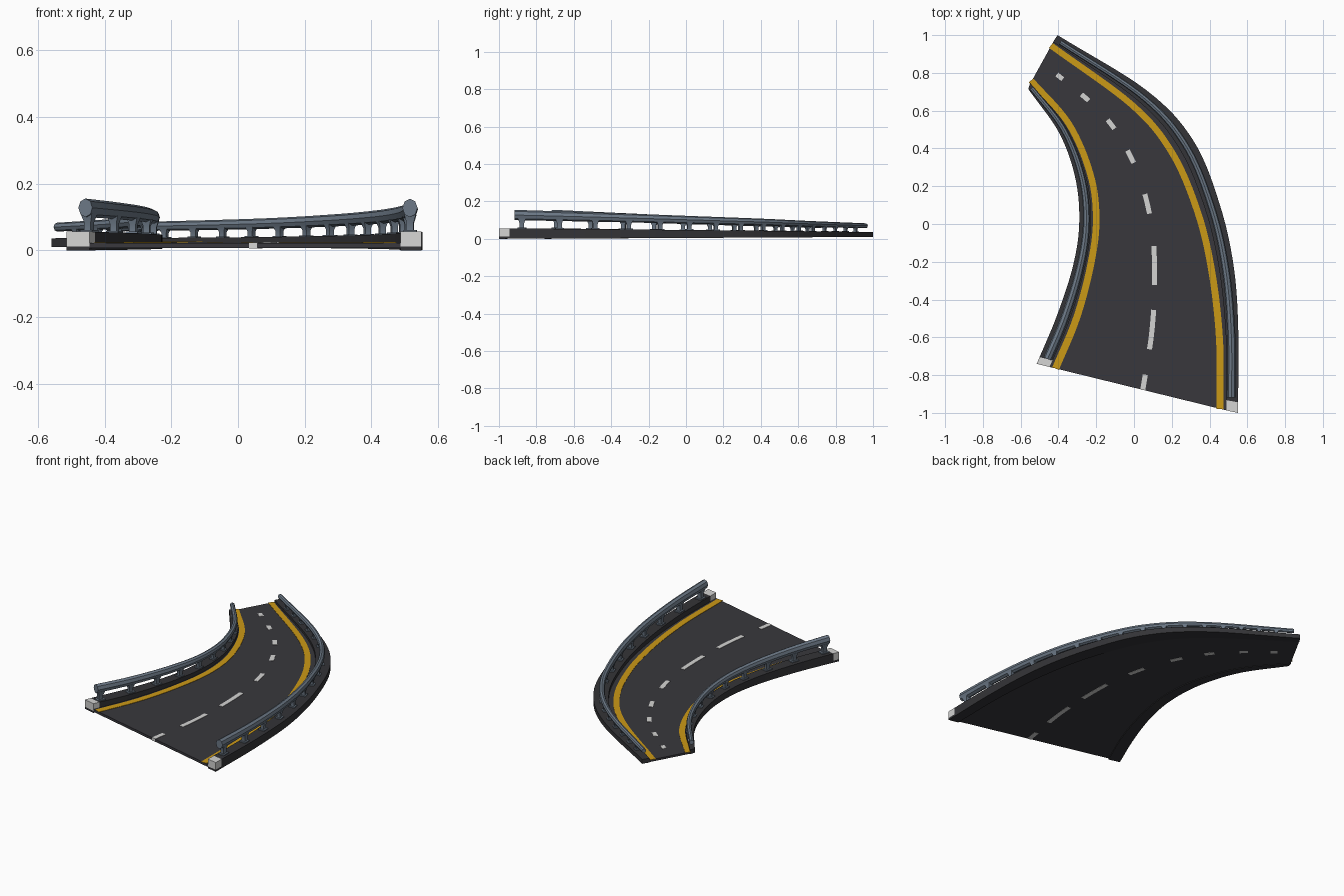
import bpy, bmesh, math
from mathutils import Vector

cube = bpy.data.objects.get("Cube")
if cube:
    bpy.data.objects.remove(cube, do_unlink=True)


def material(name, r, g, b):
    m = bpy.data.materials.new(name)
    m.use_nodes = True
    m.diffuse_color = (r, g, b, 1)
    m.node_tree.nodes["Principled BSDF"].inputs["Base Color"].default_value = (r, g, b, 1)
    return m


asphalt = material("asphalt", .040, .039, .046)
kerb_dark = material("dark kerb", .034, .034, .038)
steel = material("blue grey steel", .15, .19, .24)
paint_white = material("white paint", .66, .66, .65)
paint_yellow = material("yellow paint", .60, .32, .008)

# Plan of the bend: outer left edge, left line, right line, outer right edge
GUIDES = [
    [(-.515, -.74), (-.41, -.49), (-.325, -.23), (-.29, 0), (-.31, .24), (-.395, .48), (-.56, .715)],
    [(-.415, -.765), (-.305, -.5), (-.23, -.22), (-.2, .02), (-.23, .26), (-.345, .53), (-.545, .76)],
    [(.456, -.98), (.452, -.6), (.41, -.24), (.335, .07), (.2, .38), (-.01, .63), (-.44, .945)],
    [(.55, -1), (.553, -.6), (.53, -.24), (.455, .1), (.315, .44), (.07, .705), (-.405, 1)],
]
END = len(GUIDES[0]) - 1


def on_guide(g, u):
    """Smooth curve through the points of one guide."""
    p = [Vector(c) for c in GUIDES[g]]
    p = [2 * p[0] - p[1]] + p + [2 * p[-1] - p[-2]]
    i = min(int(u), END - 1)
    t = u - i
    a, b, c, d = p[i:i + 4]
    return (2 * b + (c - a) * t + (2 * a - 5 * b + 4 * c - d) * t ** 2
            + (3 * b - a - 3 * c + d) * t ** 3) / 2


def plan(f, u):
    """Point at across-position f (0 left edge to 3 right edge)."""
    i = min(int(f), 2)
    return on_guide(i, u).lerp(on_guide(i + 1, u), f - i)


def frame(f, u):
    """Point, unit tangent and unit side direction."""
    tan = (plan(f, min(u + .02, END)) - plan(f, max(u - .02, 0))).normalized()
    return plan(f, u), tan, Vector((tan.y, -tan.x))


def taper(near, far, u):
    return near + (far - near) * u / END


def steps(a, b, density=8):
    n = max(2, round((b - a) * density))
    return [a + (b - a) * i / n for i in range(n + 1)]


def add_loft(bm, rings):
    """Closed rings joined into a capped solid."""
    rows = [[bm.verts.new(p) for p in ring] for ring in rings]
    n = len(rows[0])
    for r, s in zip(rows, rows[1:]):
        for i in range(n):
            bm.faces.new((r[i], r[(i + 1) % n], s[(i + 1) % n], s[i]))
    bm.faces.new(rows[0])
    bm.faces.new(rows[-1])


def make(name, solids, mat):
    bm = bmesh.new()
    for rings in solids:
        add_loft(bm, rings)
    bmesh.ops.recalc_face_normals(bm, faces=bm.faces)
    me = bpy.data.meshes.new(name)
    bm.to_mesh(me)
    bm.free()
    me.materials.append(mat)
    ob = bpy.data.objects.new(name, me)
    bpy.context.collection.objects.link(ob)
    bpy.ops.object.select_all(action='DESELECT')
    ob.select_set(True)
    bpy.context.view_layer.objects.active = ob
    bpy.ops.object.shade_smooth_by_angle(angle=math.radians(25))
    return ob


def deck_top(u):
    return taper(.022, .024, u)


def deck_base(u):
    return taper(.007, .012, u)


def slab(f0, f1, us, low, high):
    """Solid strip between two across-positions."""
    rings = []
    for u in us:
        a, b = plan(f0, u), plan(f1, u)
        rings.append([(*a, low(u)), (*b, low(u)), (*b, high(u)), (*a, high(u))])
    return rings


def ribbon(f, us, near, far, low, high):
    """Painted strip of given width along an across-position."""
    rings = []
    for u in us:
        c, _, side = frame(f, u)
        h = side * taper(near, far, u) / 2
        rings.append([(*(c - h), low(u)), (*(c + h), low(u)),
                      (*(c + h), high(u)), (*(c - h), high(u))])
    return rings


# Road surface
make("road_deck", [slab(.5, 2.5, steps(0, END), deck_base, deck_top)], asphalt)

# Edge lines
for name, f in (("left_edge_line", 1.0), ("right_edge_line", 2.0)):
    make(name, [ribbon(f, steps(0, END), .038, .032, deck_top, lambda u: deck_top(u) + .002)],
         paint_yellow)

# Centre dashes, showing on both faces of the deck
DASHES = [(0, .25), (.66, 1.3), (1.7, 2.4), (3.03, 3.4), (4, 4.25), (4.7, 4.88), (5.26, 5.38), (5.67, 5.76)]
make("centre_dashes", [ribbon(1.53, steps(a, b), .027, .025, lambda u: deck_base(u) - .001,
                              lambda u: deck_top(u) + .002) for a, b in DASHES], paint_white)


def kerb_base(u):
    return taper(0, .010, u)


def kerb_top(u):
    return taper(.056, .036, u)


def rail_z(u):
    return taper(.129, .069, u)


def rail_half(u):
    return taper(.028, .013, u)


def post(f, u):
    """Base plate, stem and flared head as one stack of square rings."""
    c, tan, side = frame(f, u)
    s = taper(1, .6, u)
    z0, z1 = kerb_top(u) - .002, rail_z(u) - rail_half(u) * .6
    levels = [(z0, .024), (z0 + .008 * s, .024), (z0 + .008 * s, .013),
              (z0 + (z1 - z0) * .55, .013), (z1, .022)]
    rings = []
    for z, r in levels:
        rings.append([(*(c + (tan * i + side * j * .85) * r * s), z)
                      for i, j in ((-1, -1), (1, -1), (1, 1), (-1, 1))])
    return rings


def post_places(f, start, stop, gap):
    """Walk along the rail, with gaps shrinking towards the far end."""
    places, walked, u = [start], 0, start
    while u < stop:
        walked += (plan(f, u + .01) - plan(f, u)).length
        u += .01
        if walked >= gap * taper(1, .42, u):
            places.append(u)
            walked = 0
    return places


# Kerbs, pale end blocks, guard rails and posts for both sides
for side_name, edge, inner, rail_f, begin in (("left", 0, .7, .42, .14), ("right", 3, 2.34, 2.63, .19)):
    f0, f1 = sorted((edge, inner))
    make(side_name + "_kerb", [slab(f0, f1, steps(.14, END), kerb_base, kerb_top)], kerb_dark)
    make(side_name + "_end_block", [slab(f0, f1, steps(0, .14),
                                         lambda u: kerb_base(u) + .012, kerb_top)], paint_white)
    make(side_name + "_end_footing", [slab(f0, f1, steps(0, .14), kerb_base,
                                           lambda u: kerb_base(u) + .012)], kerb_dark)
    rings = []
    for u in steps(begin, END - .06):
        c, _, side = frame(rail_f, u)
        h, w = rail_half(u), taper(.023, .013, u)
        ring = []
        for k in range(8):
            a = math.tau * k / 8
            ring.append((*(c + side * w * math.cos(a)), rail_z(u) + h * math.sin(a)))
        rings.append(ring)
    make(side_name + "_guard_rail", [rings], steel)
    make(side_name + "_rail_posts",
         [post(rail_f, u) for u in post_places(rail_f, begin + .1, END - .15, .215)], steel)
